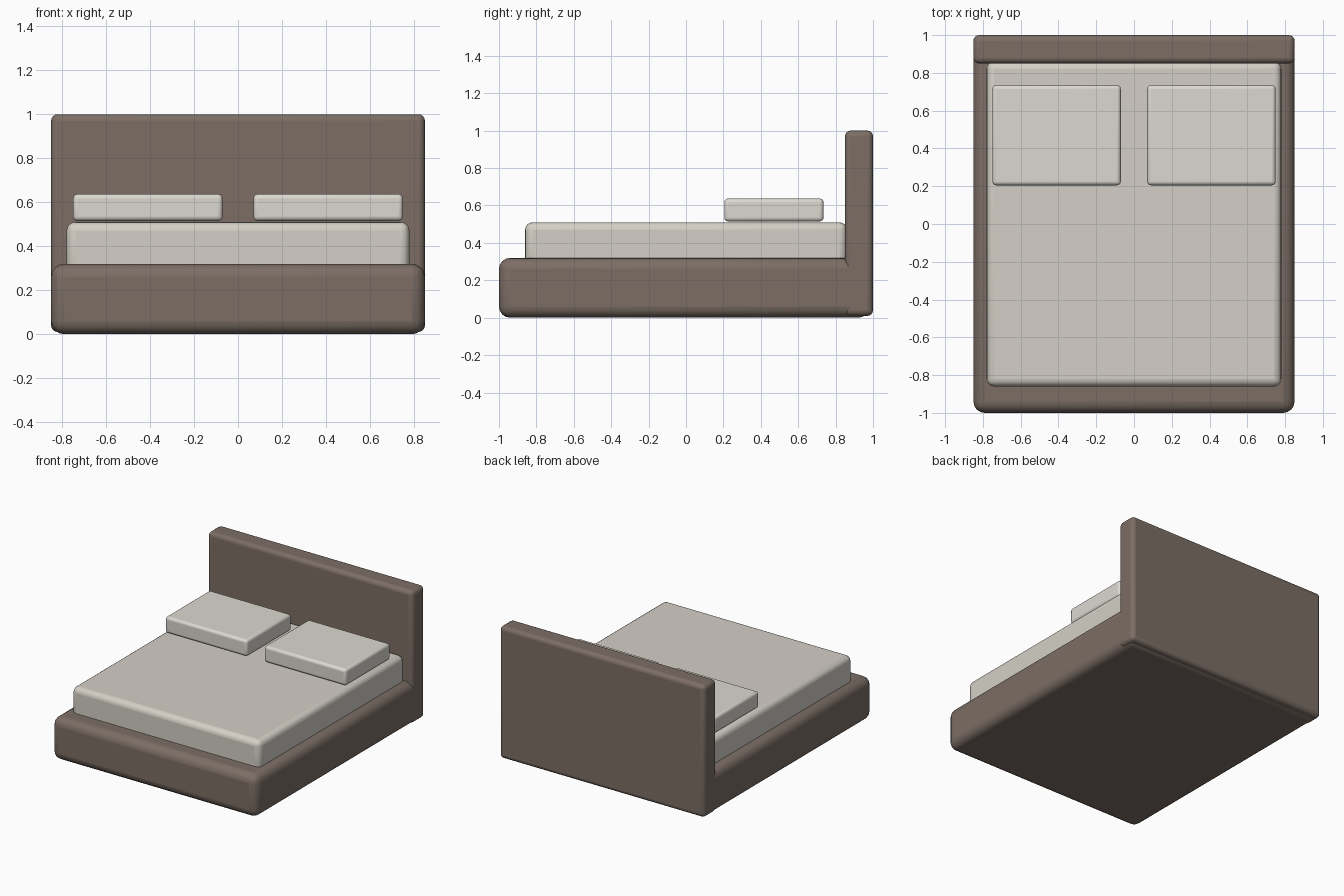
import bpy

if "Cube" in bpy.data.objects:
    bpy.data.objects.remove(bpy.data.objects["Cube"])


def material(name, color):
    mat = bpy.data.materials.new(name)
    mat.diffuse_color = (*color, 1)
    mat.use_nodes = True
    mat.node_tree.nodes["Principled BSDF"].inputs["Base Color"].default_value = mat.diffuse_color
    return mat


def soft_box(name, lo, hi, radius, mat):
    """Box between two corners with rounded edges."""
    bpy.ops.mesh.primitive_cube_add(
        size=1, location=[(a + b) / 2 for a, b in zip(lo, hi)])
    obj = bpy.context.object
    obj.name = name
    obj.scale = [b - a for a, b in zip(lo, hi)]
    bpy.ops.object.transform_apply(location=False, rotation=False, scale=True)
    bevel = obj.modifiers.new("rounded_edges", 'BEVEL')
    bevel.width = radius
    bevel.segments = 4
    obj.data.materials.append(mat)
    bpy.ops.object.shade_smooth_by_angle()
    return obj


frame = material("brown_upholstery", (0.20, 0.155, 0.13))
linen = material("linen", (0.66, 0.63, 0.57))
pillow_linen = material("pillow_linen", (0.72, 0.69, 0.64))

# Upholstered base and headboard
soft_box("bed_base", (-0.85, -1.0, 0.0), (0.85, 0.98, 0.32), 0.06, frame)
soft_box("headboard", (-0.85, 0.85, 0.01), (0.85, 1.0, 1.0), 0.03, frame)

# Mattress, tucked against the headboard
soft_box("mattress", (-0.78, -0.86, 0.27), (0.78, 0.86, 0.51), 0.04, linen)

# Pair of pillows
for side, x in (("left", -0.41), ("right", 0.41)):
    soft_box(f"pillow_{side}", (x - 0.34, 0.205, 0.515),
             (x + 0.34, 0.735, 0.637), 0.02, pillow_linen)
